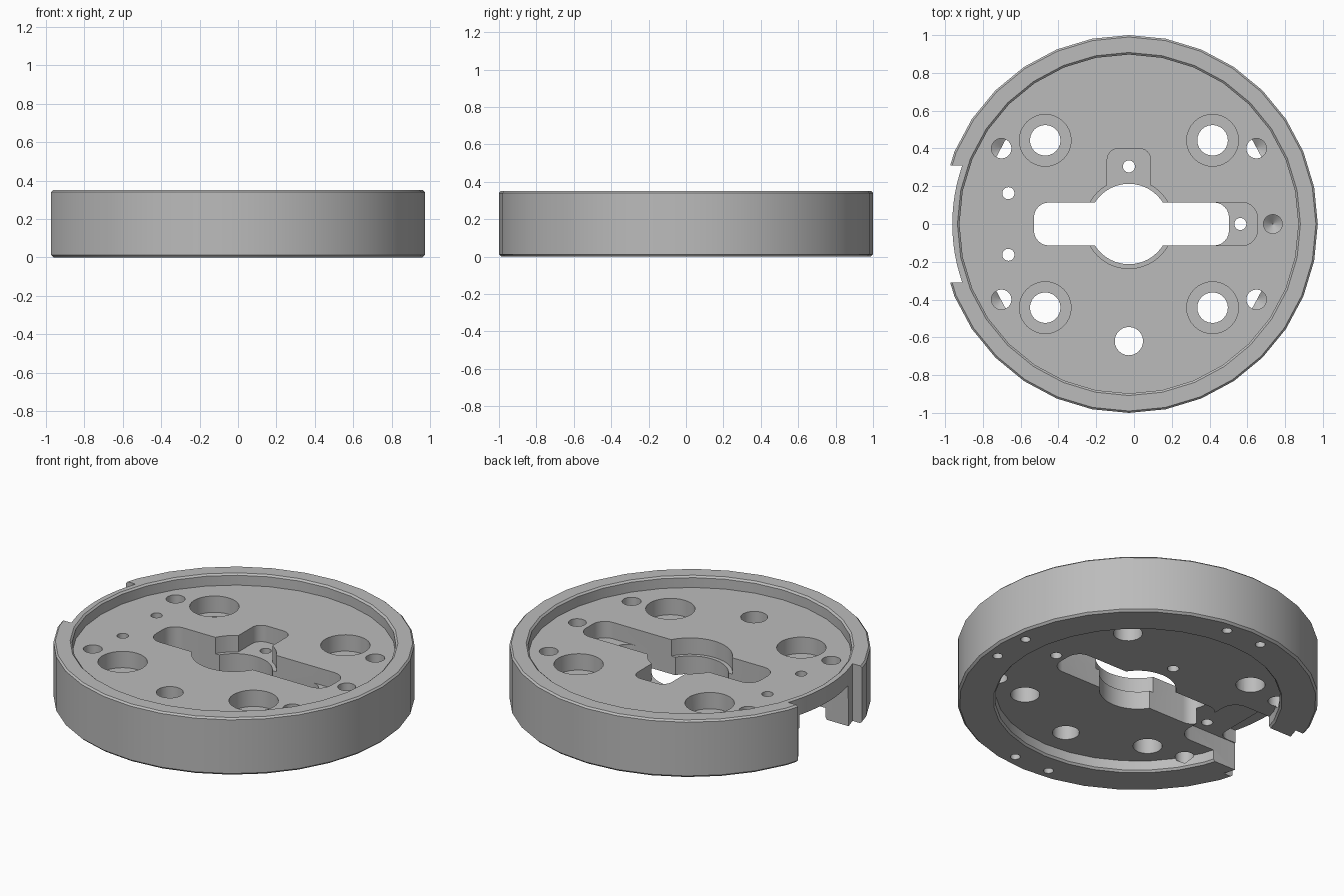
import bpy, bmesh, math
from math import cos, sin, pi

CX = -0.027          # axis of the disc
FLOOR = 0.28         # upper face inside the rim
UNDER = 0.07         # lower face inside the rim

if "Cube" in bpy.data.objects:
    bpy.data.objects.remove(bpy.data.objects["Cube"], do_unlink=True)

grey = bpy.data.materials.new("machined grey")
grey.use_nodes = True
grey.diffuse_color = (0.5, 0.5, 0.5, 1)
grey.node_tree.nodes["Principled BSDF"].inputs["Base Color"].default_value = (0.5, 0.5, 0.5, 1)


def loft(name, rings):
    """Closed solid through rings of equal length, capped at both ends."""
    bm = bmesh.new()
    loops = [[bm.verts.new(p) for p in ring] for ring in rings]
    n = len(loops[0])
    for a, b in zip(loops, loops[1:]):
        for i in range(n):
            j = (i + 1) % n
            bm.faces.new((a[i], a[j], b[j], b[i]))
    bm.faces.new(loops[0][::-1])
    bm.faces.new(loops[-1])
    bmesh.ops.recalc_face_normals(bm, faces=bm.faces)
    mesh = bpy.data.meshes.new(name)
    bm.to_mesh(mesh)
    bm.free()
    mesh.materials.append(grey)
    ob = bpy.data.objects.new(name, mesh)
    bpy.context.collection.objects.link(ob)
    return ob


def circle(r, z, u=0, y=0, n=32):
    return [(CX + u + r * cos(2 * pi * i / n), y + r * sin(2 * pi * i / n), z) for i in range(n)]


def cut(cutter):
    cutter.hide_render = True
    mod = body.modifiers.new("cut", 'BOOLEAN')
    mod.operation = 'DIFFERENCE'
    mod.solver = 'EXACT'
    mod.object = cutter
    bpy.context.view_layer.objects.active = body
    bpy.ops.object.modifier_apply(modifier=mod.name)
    bpy.data.objects.remove(cutter, do_unlink=True)


def prism(outline, z0, z1):
    cut(loft("cutter", [[(CX + u, y, z) for u, y in outline] for z in (z0, z1)]))


def drill(u, y, r, z0=-0.1, z1=0.5, tip=0, n=24):
    """Round hole, with a conical end of the given depth if blind."""
    rings = [circle(r, z0, u, y, n), circle(r, z1, u, y, n)]
    if tip:
        rings.insert(0, circle(r * 0.03, z0 - tip, u, y, n))
    cut(loft("cutter", rings))


def rounded(u0, u1, y0, y1, r, steps=6):
    corners = ((u1 - r, y1 - r), (u0 + r, y1 - r), (u0 + r, y0 + r), (u1 - r, y0 + r))
    return [(c[0] + r * cos((k + s / steps) * pi / 2), c[1] + r * sin((k + s / steps) * pi / 2))
            for k, c in enumerate(corners) for s in range(steps + 1)]


# Turned disc with chamfered rim and a recess on each side
profile = [(0.79, UNDER), (0.79, 0.012), (0.80, 0), (0.988, 0), (1, 0.012), (1, 0.34),
           (0.99, 0.35), (0.908, 0.35), (0.897, 0.34), (0.897, FLOOR)]
body = loft("disc_body", [circle(r, z) for r, z in profile])

# Side notch, leaving a thin curved wall
half = math.asin(0.31 / 0.935)
arc = [(0.935 * cos(pi + half * t / 6), 0.935 * sin(pi + half * t / 6)) for t in range(-6, 7)]
prism(arc + [(-1.2, -0.31), (-1.2, 0.31)], -0.1, 0.5)

# Underside pocket opening into the notch
prism(rounded(-1.2, -0.49, -0.24, 0.24, 0.09), -0.1, 0.17)
prism(rounded(-1.2, -0.78, -0.235, 0.235, 0.06), -0.1, 0.25)

# Stepped centre opening: upper pocket, then through slot and bore
STEP = 0.18
drill(0, 0, 0.236, STEP, n=40)
prism(rounded(-0.115, 0.115, 0, 0.40, 0.06), STEP, 0.5)
prism(rounded(0, 0.68, -0.114, 0.114, 0.08), STEP, 0.5)
drill(0, 0, 0.213, n=40)
prism(rounded(-0.503, 0.53, -0.114, 0.114, 0.08), -0.1, 0.5)
drill(0, 0.305, 0.032)
drill(0.59, 0, 0.032)

# Counterbored holes and drilled holes near the rim
for sx in (-1, 1):
    for sy in (-1, 1):
        drill(sx * 0.443, sy * 0.443, 0.081)
        drill(sx * 0.443, sy * 0.443, 0.137, 0.18, n=32)
        drill(sx * 0.675, sy * 0.40, 0.053, 0.06, tip=0.03)

# Single holes
drill(0, -0.62, 0.075)
drill(0.762, 0, 0.05, 0.16, tip=0.04)
for sy in (-1, 1):
    drill(-0.638, sy * 0.163, 0.032)

# Paired blind holes in the underside of the rim
for quarter in (-90, 0, 90):
    for side in (-7.5, 7.5):
        a = math.radians(quarter + side)
        drill(0.92 * cos(a), 0.92 * sin(a), 0.028, -0.1, 0.15, n=16)

# Smooth walls with sharp machined edges
bpy.ops.object.select_all(action='DESELECT')
body.select_set(True)
bpy.context.view_layer.objects.active = body
bpy.ops.object.shade_smooth_by_angle(angle=math.radians(30))
